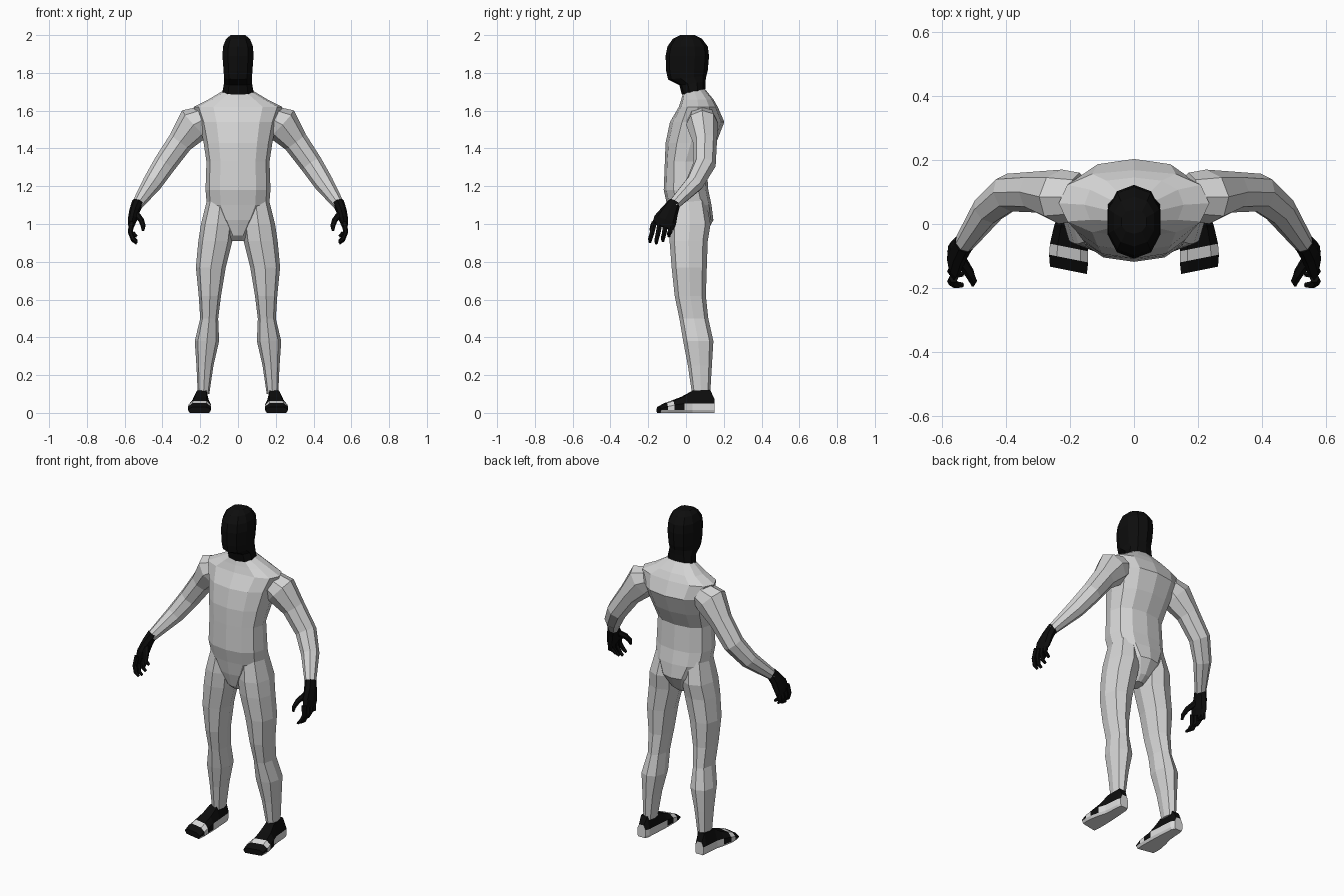
import bpy, bmesh, math
from mathutils import Vector


def material(name, v):
    m = bpy.data.materials.new(name)
    m.diffuse_color = (v, v, v, 1)
    return m


SUIT = material("suit_grey", 0.66)
BLACK = material("black_fabric", 0.004)
WHITE = material("shoe_white", 0.72)


def loft(name, rings, mats, rule=None):
    """Skin a list of equal-length point rings and cap both ends."""
    bm = bmesh.new()
    vs = [[bm.verts.new(p) for p in r] for r in rings]
    n = len(vs[0])
    for a, b in zip(vs, vs[1:]):
        for i in range(n):
            j = (i + 1) % n
            bm.faces.new((a[i], a[j], b[j], b[i]))
    bm.faces.new(vs[0])
    bm.faces.new(vs[-1])
    bmesh.ops.recalc_face_normals(bm, faces=bm.faces)
    if rule:
        for f in bm.faces:
            f.material_index = rule(f)
    me = bpy.data.meshes.new(name)
    bm.to_mesh(me)
    bm.free()
    for m in mats:
        me.materials.append(m)
    ob = bpy.data.objects.new(name, me)
    bpy.context.collection.objects.link(ob)
    return ob


def spow(v, p):
    return math.copysign(abs(v) ** p, v)


def oval(z, x0, x1, yf, yb, n, p=0.85, tilt=0.0):
    """Horizontal rounded ring; tilt raises the back edge."""
    cx, rx, cy, ry = (x0 + x1) / 2, (x1 - x0) / 2, (yf + yb) / 2, (yb - yf) / 2
    pts = []
    for i in range(n):
        a = 2 * math.pi * i / n
        dy = -spow(math.cos(a), p)
        pts.append(Vector((cx + rx * spow(math.sin(a), p), cy + ry * dy, z + tilt * dy)))
    return pts


def tube_rings(path, n):
    """Rings across a path of (point, thickness, depth along y)."""
    pts = [Vector(p[0]) for p in path]
    rings = []
    for i, (_, ra, rb) in enumerate(path):
        t = (pts[min(i + 1, len(pts) - 1)] - pts[max(i - 1, 0)]).normalized()
        b = Vector((0, 1, 0))
        b = (b - t * b.dot(t)).normalized()
        a = b.cross(t)
        rings.append([pts[i] + a * ra * math.cos(k * 2 * math.pi / n)
                      + b * rb * math.sin(k * 2 * math.pi / n) for k in range(n)])
    return rings


def flip(rings, s):
    return [[Vector((p.x * s, p.y, p.z)) for p in r] for r in rings]


# Torso: height, half width, front, back
TORSO = [(0.91, 0.035, -0.03, 0.06), (0.94, 0.05, -0.065, 0.10),
         (1.02, 0.11, -0.088, 0.145), (1.10, 0.165, -0.10, 0.135),
         (1.18, 0.172, -0.118, 0.118), (1.33, 0.167, -0.112, 0.108),
         (1.43, 0.182, -0.108, 0.16), (1.54, 0.205, -0.085, 0.203),
         (1.62, 0.235, -0.038, 0.168), (1.66, 0.155, -0.025, 0.145)]
rings = [oval(z, -w, w, f, b, 12) for z, w, f, b in TORSO]
rings.append(oval(1.705, -0.08, 0.08, -0.015, 0.10, 12, tilt=0.01))
loft("torso", rings, [SUIT])

# Hooded head and neck: height, half width, front, back, tilt
HEAD = [(1.70, 0.085, -0.022, 0.102, 0.015), (1.745, 0.077, -0.035, 0.103, 0.01),
        (1.775, 0.077, -0.095, 0.108, 0.01), (1.81, 0.08, -0.105, 0.115, 0),
        (1.89, 0.086, -0.108, 0.122, 0), (1.94, 0.083, -0.098, 0.115, 0),
        (1.98, 0.066, -0.07, 0.085, 0), (2.0, 0.04, -0.03, 0.045, 0)]
loft("hooded_head", [oval(z, -w, w, f, b, 10, 0.9, t) for z, w, f, b, t in HEAD], [BLACK])

# Leg: height, inner x, outer x, front, back
LEG = [(1.13, 0.02, 0.163, -0.075, 0.105), (1.00, 0.02, 0.196, -0.09, 0.13),
       (0.91, 0.03, 0.21, -0.087, 0.115), (0.77, 0.065, 0.223, -0.076, 0.11),
       (0.62, 0.09, 0.208, -0.06, 0.105), (0.50, 0.105, 0.20, -0.035, 0.118),
       (0.38, 0.10, 0.229, -0.015, 0.145), (0.25, 0.13, 0.22, 0.01, 0.137),
       (0.10, 0.152, 0.213, 0.032, 0.128)]

# Arm: centre, thickness, depth
ARM = [((0.17, 0.085, 1.56), 0.07, 0.075), ((0.23, 0.085, 1.53), 0.097, 0.085),
       ((0.305, 0.10, 1.435), 0.067, 0.064), ((0.39, 0.098, 1.315), 0.06, 0.06),
       ((0.455, 0.045, 1.215), 0.052, 0.05), ((0.535, -0.068, 1.10), 0.03, 0.032)]

# Glove parts: palm, fingers from front to back, thumb
PALM = [((0.53, -0.06, 1.115), 0.031, 0.033), ((0.548, -0.085, 1.07), 0.028, 0.046),
        ((0.56, -0.11, 1.02), 0.024, 0.062), ((0.566, -0.122, 0.985), 0.015, 0.058)]
FINGERS = [(-0.168, -0.19, 0.90), (-0.137, -0.157, 0.893),
           (-0.107, -0.122, 0.905), (-0.08, -0.09, 0.93)]
THUMB = [((0.545, -0.105, 1.06), 0.018, 0.02), ((0.512, -0.155, 1.02), 0.015, 0.017),
         ((0.502, -0.178, 0.99), 0.013, 0.014), ((0.503, -0.188, 0.965), 0.007, 0.008)]

# Shoe: y, inner x, outer x, top height
SHOE = [(0.15, 0.168, 0.222, 0.075), (0.128, 0.157, 0.227, 0.122),
        (0.035, 0.150, 0.235, 0.118), (-0.03, 0.145, 0.25, 0.085),
        (-0.085, 0.143, 0.262, 0.064), (-0.12, 0.143, 0.265, 0.052),
        (-0.157, 0.147, 0.262, 0.032)]


def shoe_ring(y, x0, x1, top):
    mid, lo, w = min(0.05, top * 0.65), 0.014, x1 - x0
    prof = [(x0 + w * 0.08, 0), (x0, lo), (x0, mid), (x0 + w * 0.2, top),
            (x1 - w * 0.2, top), (x1, mid), (x1, lo), (x1 - w * 0.08, 0)]
    skew = 0.2 if y < 0 else 0.0
    return [Vector((x, y + skew * (x - 0.143), z)) for x, z in prof]


def shoe_colour(f):
    c = f.calc_center_median()
    y = c.y - 0.2 * (abs(c.x) - 0.143) if c.y < 0 else c.y
    if f.normal.z < -0.6 or c.z < 0.012:
        return 1                                   # sole
    if -0.12 < y < -0.085:
        return 1                                   # strap across the toes
    if y > -0.03 and c.z < 0.045 and abs(f.normal.z) < 0.4:
        return 1                                   # heel band
    return 0


for side, s in (("left", 1), ("right", -1)):
    loft(side + "_leg", flip([oval(*r, 8) for r in LEG], s), [SUIT])
    loft(side + "_arm", flip(tube_rings(ARM, 8), s), [SUIT])
    loft(side + "_palm", flip(tube_rings(PALM, 8), s), [BLACK])
    for i, (y0, y1, z1) in enumerate(FINGERS):
        path = [((0.563, y0, 1.01), 0.015, 0.016),
                ((0.57, (y0 + y1) / 2, 0.955), 0.013, 0.014),
                ((0.555, y1, z1 + 0.02), 0.011, 0.012),
                ((0.535, y1, z1 + 0.004), 0.007, 0.008)]
        loft(f"{side}_finger_{i + 1}", flip(tube_rings(path, 6), s), [BLACK])
    loft(side + "_thumb", flip(tube_rings(THUMB, 6), s), [BLACK])
    loft(side + "_shoe", flip([shoe_ring(*r) for r in SHOE], s), [BLACK, WHITE], shoe_colour)
